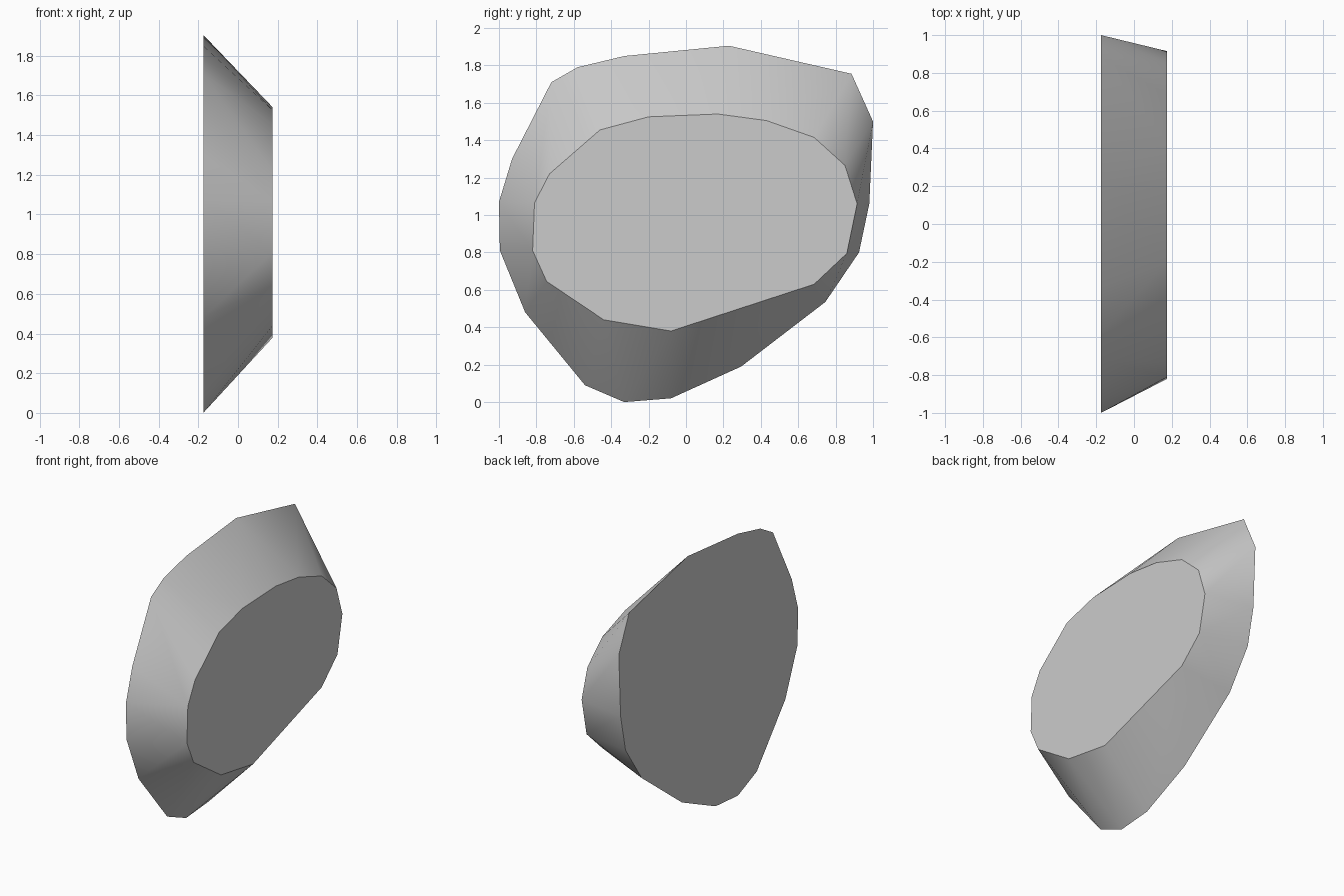
import bpy, bmesh, math

cube = bpy.data.objects.get("Cube")
if cube:
    bpy.data.objects.remove(cube, do_unlink=True)

HALF = 0.175

# Outlines as (y, z): the wide base face and the narrower top face
BASE = [(-1, 1.07), (-.93, 1.3), (-.72, 1.71), (-.58, 1.79), (-.33, 1.85),
        (.23, 1.905), (.885, 1.755), (1, 1.5), (.98, 1.06), (.925, .8),
        (.745, .535), (.295, .19), (-.08, .02), (-.33, 0), (-.54, .09),
        (-.86, .48), (-.995, .81)]
TOP = [(-.81, 1.065), (-.73, 1.22), (-.46, 1.455), (-.2, 1.525), (.17, 1.54),
       (.43, 1.505), (.685, 1.415), (.85, 1.265), (.915, 1.06), (.86, .795),
       (.685, .63), (-.08, .38), (-.44, .44), (-.745, .645), (-.82, .81)]

# Plain grey stone
grey = bpy.data.materials.new("stone grey")
grey.use_nodes = True
colour = (0.6, 0.6, 0.6, 1)
grey.diffuse_color = colour
shader = grey.node_tree.nodes["Principled BSDF"]
shader.inputs["Base Color"].default_value = colour
shader.inputs["Roughness"].default_value = 0.8

# Bevelled slab: hull stretched between the two outlines
bm = bmesh.new()
for x, outline in ((-HALF, BASE), (HALF, TOP)):
    for y, z in outline:
        bm.verts.new((x, y, z))
bmesh.ops.convex_hull(bm, input=bm.verts)
bmesh.ops.dissolve_limit(bm, angle_limit=math.radians(0.1),
                         verts=bm.verts, edges=bm.edges)
bmesh.ops.recalc_face_normals(bm, faces=bm.faces)

# Flat caps with a crisp rim, softly shaded flank
for face in bm.faces:
    face.smooth = True
for edge in bm.edges:
    a, b = edge.verts
    edge.smooth = a.co.x * b.co.x < 0

mesh = bpy.data.meshes.new("stone_slab")
bm.to_mesh(mesh)
bm.free()
mesh.materials.append(grey)
slab = bpy.data.objects.new("stone_slab", mesh)
bpy.context.collection.objects.link(slab)
